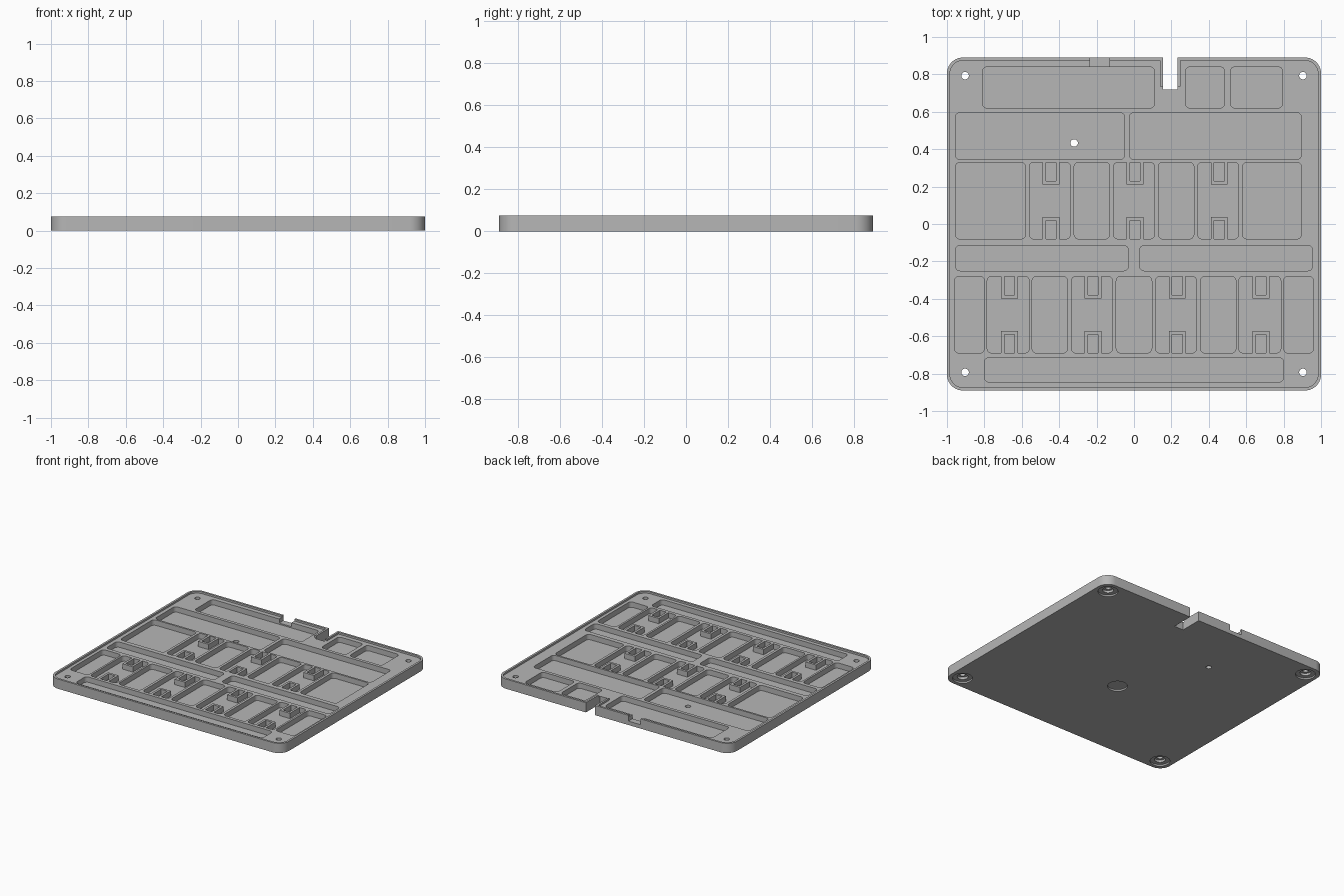
import bpy, bmesh, math

if "Cube" in bpy.data.objects:
    bpy.data.objects.remove(bpy.data.objects["Cube"], do_unlink=True)

TOP, DECK, FLOOR = 0.075, 0.061, 0.02
HALF_X, HALF_Y, LIP = 1.0, 0.89, 0.016

grey = bpy.data.materials.new("plain grey")
grey.use_nodes = True
grey.diffuse_color = (0.47, 0.47, 0.47, 1)
grey.node_tree.nodes["Principled BSDF"].inputs["Base Color"].default_value = grey.diffuse_color


def rounded_rect(x0, x1, y0, y1, r, steps=6):
    """Counter-clockwise outline with rounded corners."""
    corners = [(x1 - r, y1 - r), (x0 + r, y1 - r), (x0 + r, y0 + r), (x1 - r, y0 + r)]
    pts = []
    for i, (cx, cy) in enumerate(corners):
        for s in range(steps + 1):
            a = math.pi / 2 * (i + s / steps)
            pts.append((cx + r * math.cos(a), cy + r * math.sin(a)))
    return pts


def rect(x0, x1, y0, y1):
    return [(x0, y0), (x1, y0), (x1, y1), (x0, y1)]


def circle(cx, cy, r, n=32):
    return [(cx + r * math.cos(2 * math.pi * i / n), cy + r * math.sin(2 * math.pi * i / n))
            for i in range(n)]


def prisms(name, items):
    """One object made of upright prisms: (outline, bottom, top)."""
    bm = bmesh.new()
    for pts, z0, z1 in items:
        face = bm.faces.new([bm.verts.new((x, y, z0)) for x, y in pts])
        ext = bmesh.ops.extrude_face_region(bm, geom=[face])
        for v in ext["geom"]:
            if isinstance(v, bmesh.types.BMVert):
                v.co.z = z1
    bmesh.ops.recalc_face_normals(bm, faces=bm.faces)
    mesh = bpy.data.meshes.new(name)
    bm.to_mesh(mesh)
    bm.free()
    mesh.materials.append(grey)
    obj = bpy.data.objects.new(name, mesh)
    bpy.context.collection.objects.link(obj)
    return obj


def cut(target, items):
    """Subtract a set of prisms and remove the cutter."""
    cutter = prisms("cutter", items)
    cutter.hide_render = True
    mod = target.modifiers.new("cut", "BOOLEAN")
    mod.operation, mod.solver, mod.object = "DIFFERENCE", "EXACT", cutter
    bpy.context.view_layer.update()
    deps = bpy.context.evaluated_depsgraph_get()
    mesh = bpy.data.meshes.new_from_object(target.evaluated_get(deps))
    target.modifiers.clear()
    target.data = mesh
    bpy.data.objects.remove(cutter, do_unlink=True)


# Base plate with a thin raised lip round the edge
plate = prisms("tray_plate", [(rounded_rect(-HALF_X, HALF_X, -HALF_Y, HALF_Y, 0.085, 10), 0, TOP)])
cut(plate, [(rounded_rect(LIP - HALF_X, HALF_X - LIP, LIP - HALF_Y, HALF_Y - LIP, 0.07, 10), DECK, 0.1)])

# Pockets, row by row: y range, then x ranges
clip_top_row = [(-0.56, -0.34), (-0.11, 0.11), (0.34, 0.56)]
clip_low_row = [(-0.785, -0.56), (-0.335, -0.115), (0.115, 0.335), (0.56, 0.785)]
rows = [
    (0.62, 0.84, [(-0.81, 0.11), (0.275, 0.485), (0.515, 0.795)]),
    (0.345, 0.595, [(-0.955, -0.05), (-0.025, 0.895)]),
    (-0.08, 0.33, clip_top_row + [(-0.955, -0.58), (-0.32, -0.13), (0.13, 0.32), (0.58, 0.895)]),
    (-0.25, -0.115, [(-0.955, -0.03), (0.03, 0.955)]),
    (-0.69, -0.28, clip_low_row + [(-0.96, -0.8), (-0.545, -0.355), (-0.095, 0.095),
                                   (0.355, 0.545), (0.8, 0.96)]),
    (-0.845, -0.715, [(-0.8, 0.8)]),
]
cut(plate, [(rounded_rect(x0, x1, y0, y1, 0.025), FLOOR, 0.1)
            for y0, y1, spans in rows for x0, x1 in spans])

# Back edge openings and through holes
corners = [(sx * 0.903, sy * 0.793) for sx in (-1, 1) for sy in (-1, 1)]
cut(plate, [(rect(-0.235, -0.13, 0.82, 0.95), 0.03, 0.1),
            (rect(0.155, 0.233, 0.72, 0.95), -0.1, 0.1)]
    + [(circle(x, y, 0.02), -0.1, 0.1) for x, y in corners + [(-0.32, 0.433)]])

# Underside: stepped foot recesses and a shallow round recess
cut(plate, [(circle(x, y, 0.07), -0.1, 0.012) for x, y in corners + [(0, -0.18)]])
cut(plate, [(circle(x, y, 0.038), -0.1, 0.03) for x, y in corners])

# Lip continued along both sides of the cable slot
prisms("slot_lip", [(rect(x, x + 0.015, 0.735, HALF_Y - LIP), DECK, TOP) for x in (0.14, 0.233)])


# U-shaped clips standing against the pocket ends
def clip(cx, wall_y, sign):
    w, d, t = 0.045, 0.118, 0.018
    shape = [(-w, 0), (-w, d), (w, d), (w, 0), (w - t, 0), (w - t, d - t), (t - w, d - t), (t - w, 0)]
    return [(cx + x, wall_y + sign * y) for x, y in shape], FLOOR, DECK


clips = []
for spans, (y0, y1, _) in ((clip_top_row, rows[2]), (clip_low_row, rows[4])):
    for x0, x1 in spans:
        cx = (x0 + x1) / 2 + 0.006
        clips += [clip(cx, y0, 1), clip(cx, y1, -1)]
prisms("pocket_clips", clips)

# Smooth the rounded corners, keep edges sharp
bpy.ops.object.select_all(action="DESELECT")
plate.select_set(True)
bpy.context.view_layer.objects.active = plate
bpy.ops.object.shade_smooth_by_angle(angle=math.radians(30))
